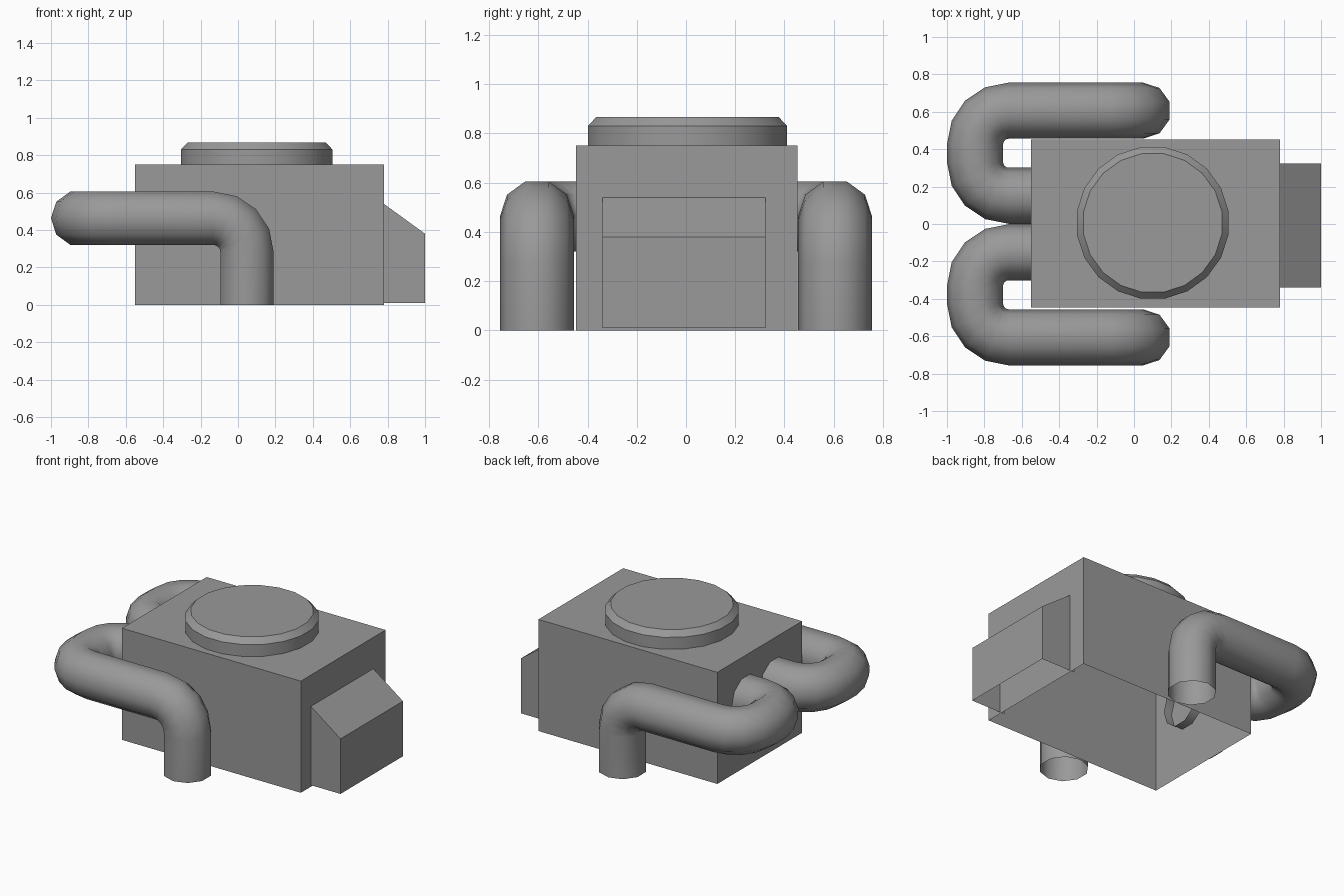
import bpy, bmesh, math
from mathutils import Vector

cube = bpy.data.objects.get("Cube")
if cube:
    bpy.data.objects.remove(cube, do_unlink=True)

grey = bpy.data.materials.new("mid grey")
grey.use_nodes = True
colour = (0.32, 0.32, 0.32, 1)
grey.diffuse_color = colour
grey.node_tree.nodes["Principled BSDF"].inputs["Base Color"].default_value = colour


def finish(name, bm, smooth_angle=None):
    bmesh.ops.recalc_face_normals(bm, faces=bm.faces)
    mesh = bpy.data.meshes.new(name)
    bm.to_mesh(mesh)
    bm.free()
    mesh.materials.append(grey)
    if smooth_angle:
        mesh.shade_smooth()
        mesh.set_sharp_from_angle(angle=math.radians(smooth_angle))
    obj = bpy.data.objects.new(name, mesh)
    bpy.context.collection.objects.link(obj)
    return obj


def skin(bm, rings):
    """Join successive vertex rings with quads."""
    for a, b in zip(rings, rings[1:]):
        for i in range(len(a)):
            j = (i + 1) % len(a)
            bm.faces.new((a[i], a[j], b[j], b[i]))


def open_prism(name, profile, y0, y1, open_edges):
    """Extrude an xz profile along y, leaving out the listed edges."""
    bm = bmesh.new()
    a, b = ([bm.verts.new((x, y, z)) for x, z in profile] for y in (y0, y1))
    bm.faces.new(a)
    bm.faces.new(b)
    for i in range(len(a)):
        if i not in open_edges:
            j = (i + 1) % len(a)
            bm.faces.new((a[i], a[j], b[j], b[i]))
    return finish(name, bm)


# Main housing, open underneath
open_prism("body", [(-.55, 0), (.78, 0), (.78, .75), (-.55, .75)],
           -.447, .453, {0})

# Sloped box on the end, open underneath and where it enters the body
open_prism("sloped_box", [(.745, .01), (1, .01), (1, .38), (.745, .565)],
           -.34, .323, {0, 3})

# Round lid with a chamfered rim
bm = bmesh.new()
sides = 20
rings = []
for radius, z in ((.41, .74), (.41, .83), (.375, .867)):
    rings.append([bm.verts.new((.1 + radius * math.cos(t), .006 + radius * math.sin(t), z))
                  for t in ((i + .5) * math.tau / sides for i in range(sides))])
skin(bm, rings)
bm.faces.new(rings[-1])
finish("round_lid", bm, 30)


def rounded_path(corners, radius, steps=4):
    """Points and tangents along a path whose square corners are arcs."""
    pts = [Vector(c) for c in corners]
    first = (pts[1] - pts[0]).normalized()
    last = (pts[-1] - pts[-2]).normalized()
    path = [(pts[0], first)]
    for p, q, r in zip(pts, pts[1:], pts[2:]):
        u, v = (q - p).normalized(), (r - q).normalized()
        centre = q - u * radius + v * radius
        for k in range(steps + 1):
            t = k / steps * math.pi / 2
            path.append((centre + radius * (u * math.sin(t) - v * math.cos(t)),
                         u * math.cos(t) + v * math.sin(t)))
    path.append((pts[-1], last))
    return path


def pipe(name, corners, bend, radius, sides=10):
    bm = bmesh.new()
    rings = []
    tangent, normal = None, Vector((0, 1, 0))
    for point, direction in rounded_path(corners, bend):
        if tangent:
            normal = tangent.rotation_difference(direction) @ normal
        tangent = direction
        side = tangent.cross(normal)
        rings.append([bm.verts.new(point + radius * (normal * math.cos(t) + side * math.sin(t)))
                      for t in (i * math.tau / sides for i in range(sides))])
    skin(bm, rings)
    return finish(name, bm, 40)


# Two open-ended bent pipes, one each side
for name, s in (("front_pipe", -1), ("back_pipe", 1)):
    pipe(name, [(.048, s * .606, 0), (.048, s * .606, .463), (-.85, s * .606, .463),
                (-.85, s * .151, .463), (-.49, s * .151, .463)], .18, .15)
